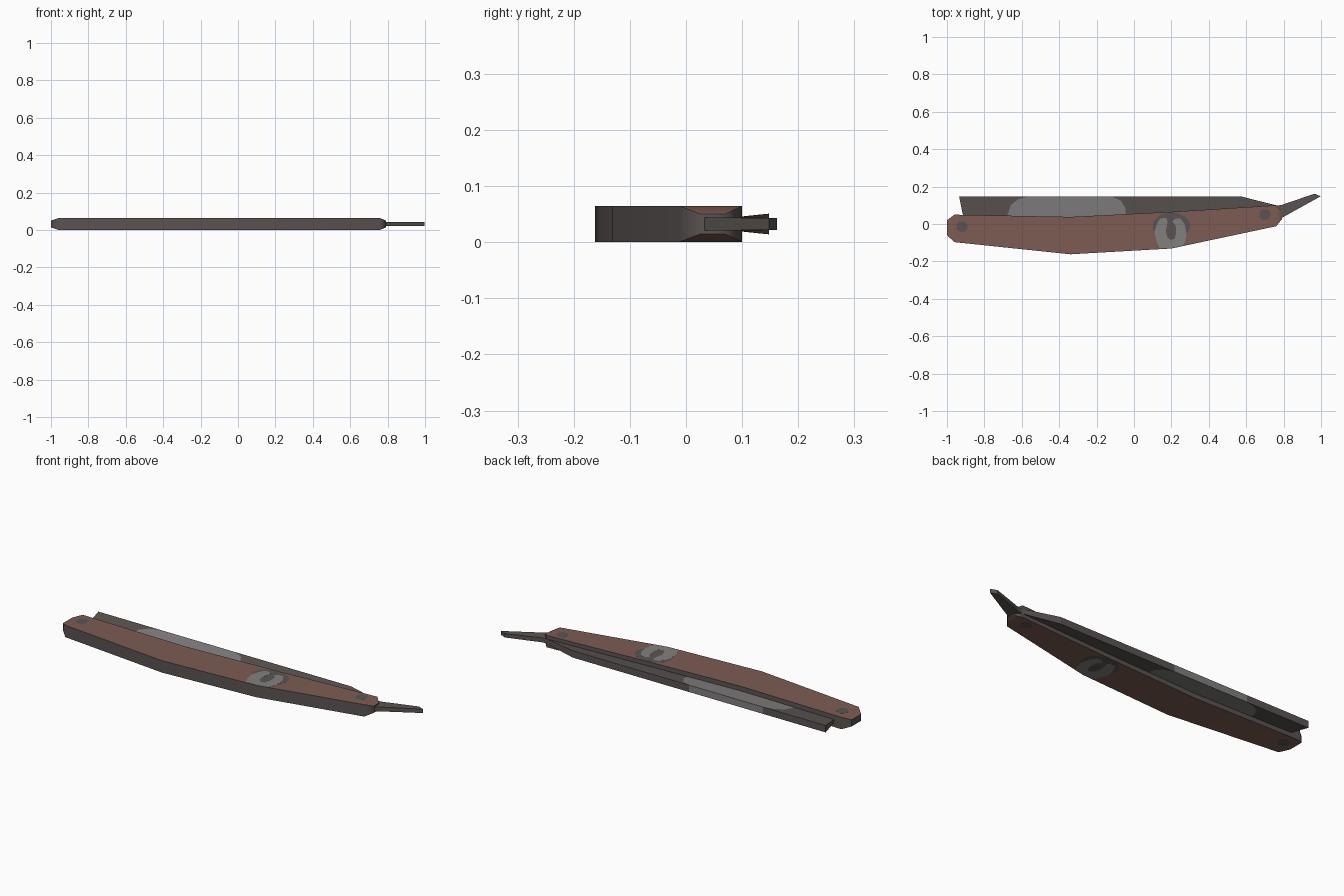
import bpy, bmesh, math
from mathutils import Vector

if "Cube" in bpy.data.objects:
    bpy.data.objects.remove(bpy.data.objects["Cube"])


def material(name, srgb):
    m = bpy.data.materials.new(name)
    m.diffuse_color = [((c / 255 + 0.055) / 1.055) ** 2.4 for c in srgb] + [1]
    m.use_nodes = True
    m.node_tree.nodes["Principled BSDF"].inputs["Base Color"].default_value = m.diffuse_color
    return m


BROWN = material("brown_scales", (124, 92, 82))
GREY = material("dark_steel", (90, 84, 82))
LIGHT = material("light_steel", (130, 128, 127))
MID = 0.0325   # height of the middle plane


def finish(name, bm, mats):
    bmesh.ops.recalc_face_normals(bm, faces=bm.faces)
    me = bpy.data.meshes.new(name)
    bm.to_mesh(me)
    bm.free()
    for m in mats:
        me.materials.append(m)
    ob = bpy.data.objects.new(name, me)
    bpy.context.collection.objects.link(ob)
    return ob


def slab(pts, half):
    """Closed slab over an outline; half(x, y) gives the half thickness."""
    bm = bmesh.new()
    rings = [[bm.verts.new((x, y, MID + s * half(x, y))) for x, y in pts] for s in (-1, 1)]
    for r in rings:
        bm.faces.new(r)
    n = len(pts)
    for i in range(n):
        j = (i + 1) % n
        bm.faces.new((rings[0][i], rings[0][j], rings[1][j], rings[1][i]))
    return bm


# handle: loft of rectangular stations (x, front y, back y, half height)
stations = [(-1, -0.06, 0.02, 0.018), (-0.96, -0.097, 0.05, 0.032),
            (-0.34, -0.162, 0.038, 0.032), (0.2, -0.131, 0.065, 0.032),
            (0.76, -0.012, 0.10, 0.032), (0.79, 0.025, 0.07, 0.018)]
bm = bmesh.new()
loops = [[bm.verts.new((x, y, MID + z)) for y, z in ((a, -h), (b, -h), (b, h), (a, h))]
         for x, a, b, h in stations]
for p, q in zip(loops, loops[1:]):
    for i in range(4):
        j = (i + 1) % 4
        bm.faces.new((p[i], p[j], q[j], q[i]))
bm.faces.new(loops[0])
bm.faces.new(loops[-1])
bm.normal_update()
for f in bm.faces:   # brown faces, grey edges
    f.material_index = 0 if abs(f.normal.z) > 0.5 else 1
handle = finish("handle", bm, [BROWN, GREY])
bpy.context.view_layer.objects.active = handle
handle.select_set(True)
bpy.ops.object.shade_smooth_by_angle(angle=math.radians(50))
wn = handle.modifiers.new("weighted_normals", 'WEIGHTED_NORMAL')
wn.keep_sharp = True

# blade: wedge, thick at the spine, with a light patch cut into it
patch = [(-0.68, 0.0), (-0.675, 0.05), (-0.66, 0.10), (-0.62, 0.132), (-0.565, 0.1475),
         (-0.565, 0.2), (-0.12, 0.2), (-0.12, 0.1475), (-0.07, 0.125),
         (-0.046, 0.085), (-0.045, 0.0)]
patch = [p for p in patch if p[1] < 0.19]
bm = slab([(-0.935, 0.148), (-0.905, 0.0), (0.70, 0.03), (0.76, 0.10), (0.57, 0.148)],
          lambda x, y: 0.0185 - 0.12 * (0.148 - y) if y > 0.02 else 0.003)
bmesh.ops.triangulate(bm, faces=bm.faces)
sides = []
for (x0, y0), (x1, y1) in zip(patch, patch[1:]):
    if abs(y1 - y0) < 0.001:
        continue
    n = Vector((y1 - y0, x0 - x1, 0))
    sides.append((Vector((x0, y0, 0)), n))
    bmesh.ops.bisect_plane(bm, geom=bm.verts[:] + bm.edges[:] + bm.faces[:],
                           plane_co=(x0, y0, 0), plane_no=n)
for f in bm.faces:
    c = f.calc_center_median()
    c.z = 0
    f.material_index = int(all((c - o).dot(n) > 0 for o, n in sides))
finish("blade", bm, [GREY, LIGHT])

# tang: thin lever behind the pivot
finish("tang", slab([(0.66, 0.03), (0.72, 0.015), (0.785, 0.03), (0.998, 0.148),
                     (0.965, 0.162), (0.79, 0.102), (0.70, 0.09)],
                    lambda x, y: 0.012 if x < 0.8 else 0.0105), [GREY])


def ellipse(cx, cy, rx, ry, n=20):
    return [(cx + rx * math.cos(2 * math.pi * i / n), cy + ry * math.sin(2 * math.pi * i / n))
            for i in range(n)]


# inlays: each slab passes through the handle and shows flush on both faces
for name, pts, half, mat in [
    ("end_pin", ellipse(-0.92, -0.015, 0.03, 0.03), 0.0322, GREY),
    ("pivot_pin", ellipse(0.70, 0.05, 0.03, 0.03), 0.0322, GREY),
    ("round_inlay", ellipse(0.2, -0.012, 0.1, 0.074, 24), 0.0322, GREY),
    ("horseshoe_inlay", [
        (0.11, -0.04), (0.122, 0.0), (0.14, 0.03), (0.172, 0.032), (0.18, 0.015),
        (0.17, -0.04), (0.178, -0.07), (0.195, -0.086), (0.217, -0.08), (0.225, -0.05),
        (0.223, -0.01), (0.205, 0.015), (0.225, 0.03), (0.25, 0.028), (0.272, -0.005),
        (0.281, -0.05), (0.275, -0.09), (0.262, -0.114), (0.2, -0.128), (0.137, -0.13),
        (0.118, -0.085)], 0.0325, LIGHT),
]:
    finish(name, slab(pts, lambda x, y, h=half: h), [mat])
